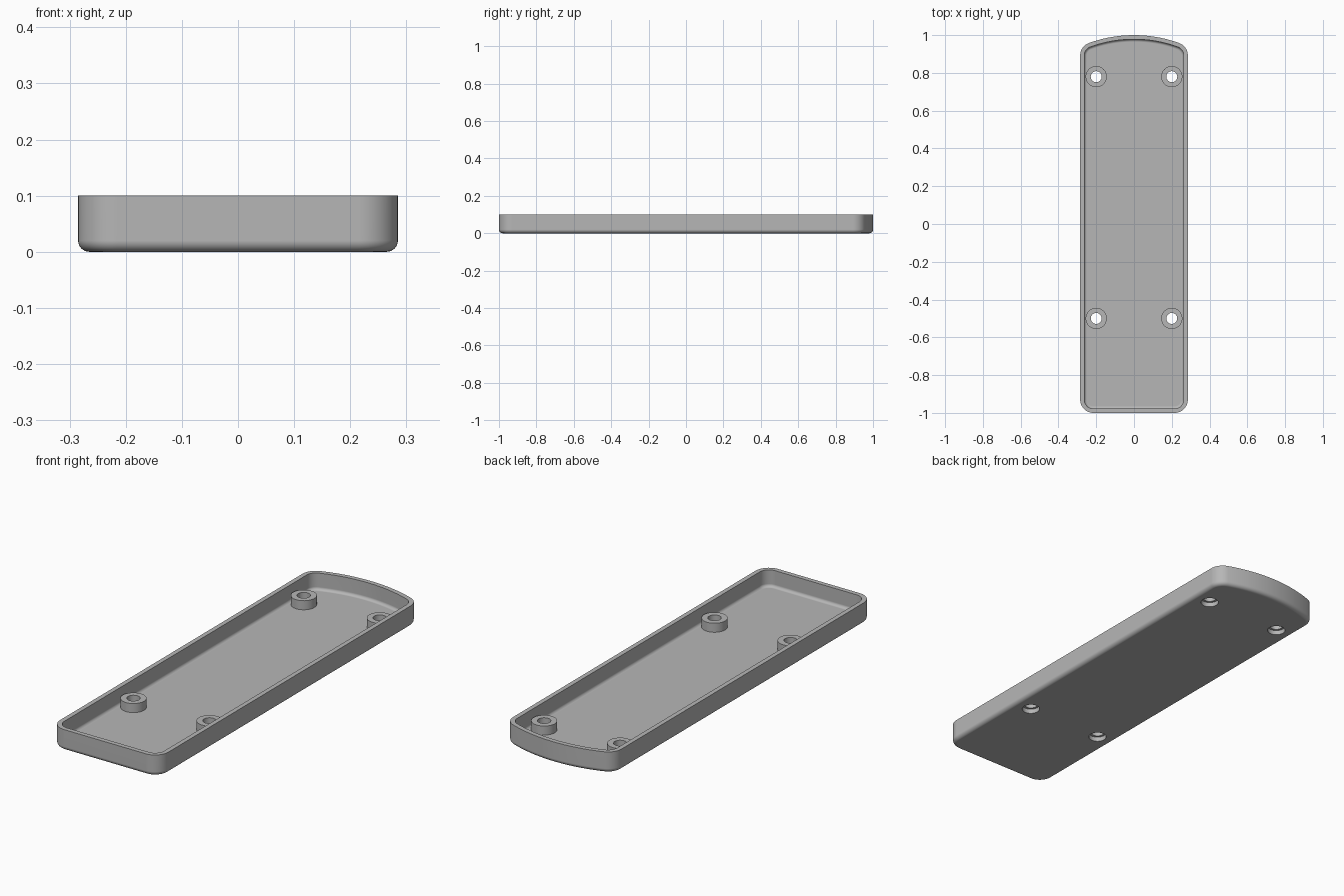
import bpy
import bmesh
from math import sin, cos, pi, atan2, asin
from mathutils import Vector

if "Cube" in bpy.data.objects:
    bpy.data.objects.remove(bpy.data.objects["Cube"], do_unlink=True)

HALF_W, HEIGHT, WALL, FLOOR = 0.285, 0.1, 0.022, 0.02
CORNER, ARCH = 0.07, 0.7
FILLET, COVE = 0.02, 0.014
BOSS_R, BORE_R, RECESS_R = 0.056, 0.029, 0.04
BOSS_TOP, RECESS_TOP = 0.063, 0.022
SEGMENTS = 48

grey = bpy.data.materials.new("plain grey")
grey.use_nodes = True
grey.diffuse_color = (0.47, 0.47, 0.47, 1)
grey.node_tree.nodes["Principled BSDF"].inputs["Base Color"].default_value = grey.diffuse_color


def finish(name, bm):
    bmesh.ops.recalc_face_normals(bm, faces=bm.faces)
    mesh = bpy.data.meshes.new(name)
    bm.to_mesh(mesh)
    bm.free()
    obj = bpy.data.objects.new(name, mesh)
    bpy.context.collection.objects.link(obj)
    mesh.materials.append(grey)
    return obj


def smooth(obj):
    bpy.ops.object.select_all(action="DESELECT")
    obj.select_set(True)
    bpy.context.view_layer.objects.active = obj
    bpy.ops.object.shade_smooth_by_angle(angle=pi / 6)
    obj.modifiers.new("even_shading", "WEIGHTED_NORMAL").keep_sharp = True


def bridge(bm, a, b):
    for i in range(len(a)):
        j = (i + 1) % len(a)
        bm.faces.new((a[i], a[j], b[j], b[i]))


# Outline: straight sides and front, shallow arched back, four round corners
arch_centre = Vector((0, 1 - ARCH))
cx = HALF_W - CORNER
half_arc = asin(cx / (ARCH - CORNER))
back_y = arch_centre.y + (ARCH - CORNER) * cos(half_arc)
front_y = CORNER - 1


def outline(inset):
    points = []

    def arc(centre, radius, start, end, steps):
        for k in range(steps + 1):
            a = start + (end - start) * k / steps
            p = Vector(centre) + (radius - inset) * Vector((cos(a), sin(a)))
            if not points or (p - points[-1]).length > 1e-5:
                points.append(p)

    left, right = pi / 2 - half_arc, pi / 2 + half_arc
    arc((cx, front_y), CORNER, -pi / 2, 0, 12)
    arc((cx, back_y), CORNER, 0, left, 12)
    arc(arch_centre, ARCH, left, right, 24)
    arc((-cx, back_y), CORNER, right, pi, 12)
    arc((-cx, front_y), CORNER, pi, 1.5 * pi, 12)
    return points


# Tray: wall section swept round the outline, from underside to inner floor
section = []
for k in range(9):
    a = pi / 2 * k / 8
    section.append((FILLET * (1 - sin(a)), FILLET * (1 - cos(a))))
section += [(0, HEIGHT), (WALL, HEIGHT)]
for k in range(7):
    a = pi / 2 * k / 6
    section.append((WALL + COVE * (1 - cos(a)), FLOOR + COVE * (1 - sin(a))))

bm = bmesh.new()
rings = [[bm.verts.new((p.x, p.y, z)) for p in outline(i)] for i, z in section]
for lower, upper in zip(rings, rings[1:]):
    bridge(bm, lower, upper)
bm.faces.new(rings[0])
bm.faces.new(rings[-1])
tray = finish("tray", bm)


# Round parts: a closed section turned about a vertical axis
def turned(bm, x, y, profile):
    loops = []
    for r, z in profile:
        loops.append([bm.verts.new((x + r * cos(2 * pi * k / SEGMENTS),
                                    y + r * sin(2 * pi * k / SEGMENTS), z))
                      for k in range(SEGMENTS)])
    for a, b in zip(loops, loops[1:] + loops[:1]):
        bridge(bm, a, b)


spots = [(x, y) for x in (-0.2, 0.2) for y in (-0.5, 0.78)]

# Openings in the floor where the screw bosses sit
bm = bmesh.new()
for x, y in spots:
    drill = bmesh.ops.create_cone(bm, cap_ends=True, segments=SEGMENTS,
                                  radius1=BOSS_R, radius2=BOSS_R, depth=0.1)
    bmesh.ops.translate(bm, verts=drill["verts"], vec=(x, y, 0))
cutter = finish("floor_cutter", bm)
cutter.hide_render = True

cut = tray.modifiers.new("boss_openings", "BOOLEAN")
cut.operation = "DIFFERENCE"
cut.solver = "EXACT"
cut.object = cutter
bpy.context.view_layer.objects.active = tray
bpy.ops.object.modifier_apply(modifier=cut.name)
bpy.data.objects.remove(cutter, do_unlink=True)
smooth(tray)

# Screw bosses with a through bore and a wider recess underneath
for (x, y), place in zip(spots, ("front_right", "back_right", "front_left", "back_left")):
    bm = bmesh.new()
    turned(bm, x, y, [(RECESS_R, 0), (BOSS_R, 0), (BOSS_R, BOSS_TOP),
                      (BORE_R, BOSS_TOP), (BORE_R, RECESS_TOP), (RECESS_R, RECESS_TOP)])
    smooth(finish("screw_boss_" + place, bm))
